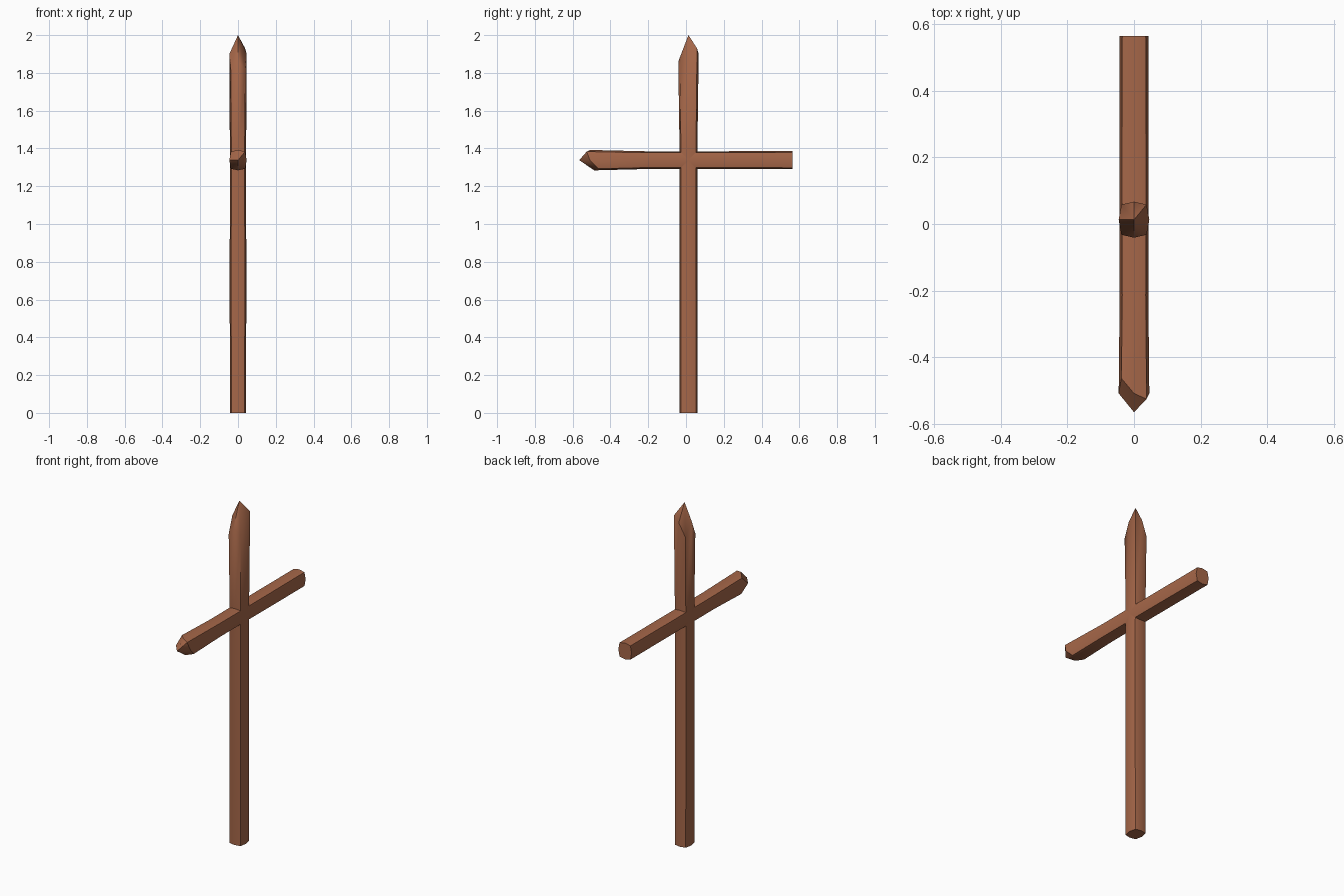
import bpy, bmesh
from math import pi, radians
from mathutils import Matrix

cube = bpy.data.objects.get("Cube")
if cube:
    bpy.data.objects.remove(cube, do_unlink=True)

wood = bpy.data.materials.new("brown_wood")
wood.use_nodes = True
colour = (0.38, 0.135, 0.066, 1)
wood.diffuse_color = colour
wood.node_tree.nodes["Principled BSDF"].inputs["Base Color"].default_value = colour

# Slightly bulged square section, counter-clockwise from +x
SECTION = [(1, 0), (.82, .84), (0, 1), (-.82, .84),
           (-1, 0), (-.82, -.84), (0, -1), (.82, -.84)]
# How far below the point each section corner is cut by the whittling
CUT = [.10, .07, .10, .18, .10, .19, .14, .18]
# Rings: fraction of length, half width, half depth
RINGS = [(0, .043, .048), (.35, .044, .047), (.69, .043, .047)]


def whittled_beam(name, length, matrix):
    """Hand-hewn beam along z, flat at the base and cut to a point."""
    bm = bmesh.new()
    rings = [[bm.verts.new((x * w, y * d, t * length)) for x, y in SECTION]
             for t, w, d in RINGS]
    rings.append([bm.verts.new((x * .046, y * .054, length * (1 - c / 2)))
                  for (x, y), c in zip(SECTION, CUT)])
    tip = bm.verts.new((0, 0, length))
    n = len(SECTION)
    bm.faces.new(rings[0][::-1])
    for low, high in zip(rings, rings[1:]):
        for i in range(n):
            j = (i + 1) % n
            bm.faces.new((low[i], low[j], high[j], high[i]))
    for i in range(n):
        bm.faces.new((rings[-1][i], rings[-1][(i + 1) % n], tip))
    bmesh.ops.recalc_face_normals(bm, faces=bm.faces)
    bm.transform(matrix)
    mesh = bpy.data.meshes.new(name)
    bm.to_mesh(mesh)
    bm.free()
    mesh.materials.append(wood)
    obj = bpy.data.objects.new(name, mesh)
    bpy.context.collection.objects.link(obj)
    bpy.ops.object.select_all(action='DESELECT')
    obj.select_set(True)
    bpy.context.view_layer.objects.active = obj
    bpy.ops.object.shade_smooth_by_angle(angle=radians(40))
    return obj


# Upright post
whittled_beam("upright_post", 2, Matrix.Translation((0, .013, 0)))
# Crossbar, pointing to the front
whittled_beam("crossbar", 1.13,
              Matrix.Translation((0, .565, 1.338)) @ Matrix.Rotation(pi / 2, 4, 'X'))
